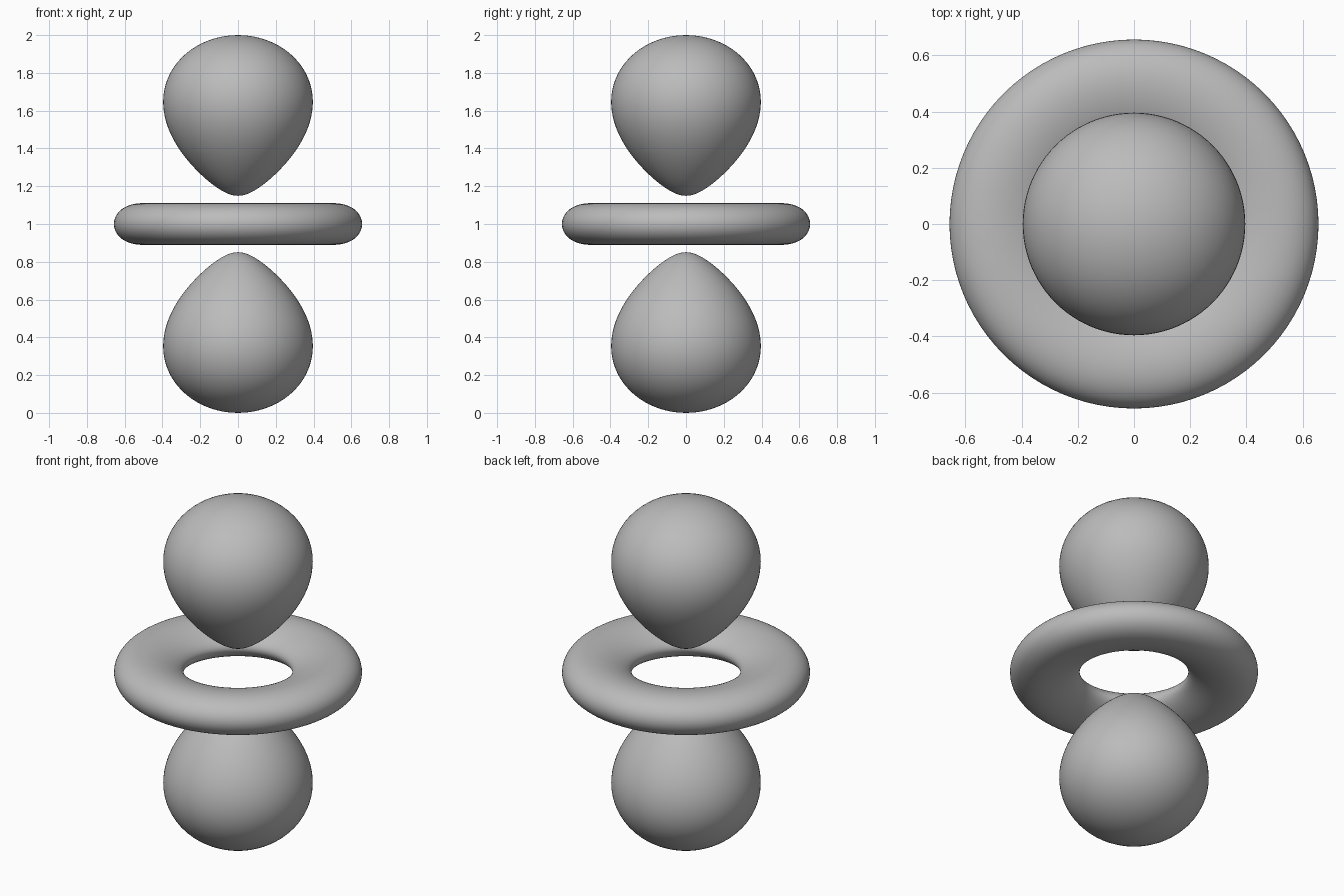
import bpy, bmesh, math

cube = bpy.data.objects.get("Cube")
if cube:
    bpy.data.objects.remove(cube, do_unlink=True)

DECAY = 4.47                       # exponential falloff of the implicit surface
LEVEL = 2 * math.exp(-DECAY)       # level that puts the lobe ends 1 unit from centre
CENTRE_Z = 1.0
STEPS, SEGMENTS = 48, 96

grey = bpy.data.materials.new("plain grey")
grey.use_nodes = True
grey.diffuse_color = (0.5, 0.5, 0.5, 1)
grey.node_tree.nodes["Principled BSDF"].inputs["Base Color"].default_value = grey.diffuse_color


def angular(r):
    """Size of the angular term needed at radius r."""
    return LEVEL * math.exp(DECAY * r) / r ** 2


def solve(target, inside, outside):
    """Radius between inside and outside where angular(r) meets target."""
    for _ in range(50):
        mid = (inside + outside) / 2
        if angular(mid) < target:
            inside = mid
        else:
            outside = mid
    return inside


def half_profile(limit, sign):
    """(radius, height) points from the inner to the outer end of a shape."""
    peak = 2 / DECAY
    r0, r1 = solve(limit, peak, 0.01), solve(limit, peak, 2)
    points = []
    for i in range(STEPS + 1):
        r = r0 + (r1 - r0) * (1 - math.cos(math.pi * i / STEPS)) / 2
        cos2 = min(1, max(0, (1 + sign * angular(r)) / 3))
        if i in (0, STEPS):
            cos2 = 1 if sign > 0 else 0
        points.append((r * math.sqrt(1 - cos2), r * math.sqrt(cos2)))
    return points


def lathe(name, points, closed=False):
    """Spin a profile around the vertical axis."""
    bm = bmesh.new()
    verts = [bm.verts.new((x, 0, z + CENTRE_Z)) for x, z in points]
    edges = [bm.edges.new(pair) for pair in zip(verts, verts[1:])]
    if closed:
        edges.append(bm.edges.new((verts[-1], verts[0])))
    bmesh.ops.spin(bm, geom=verts + edges, cent=(0, 0, 0), axis=(0, 0, 1),
                   angle=math.tau, steps=SEGMENTS)
    bmesh.ops.remove_doubles(bm, verts=bm.verts, dist=1e-5)
    bmesh.ops.recalc_face_normals(bm, faces=bm.faces)
    for face in bm.faces:
        face.smooth = True
    mesh = bpy.data.meshes.new(name)
    bm.to_mesh(mesh)
    bm.free()
    mesh.materials.append(grey)
    bpy.context.collection.objects.link(bpy.data.objects.new(name, mesh))


# Two teardrop lobes, mirrored about the centre
lobe = half_profile(2, 1)
lathe("upper_lobe", lobe)
lathe("lower_lobe", [(x, -z) for x, z in lobe])

# Flattened ring around the middle
ring = half_profile(1, -1)
lathe("middle_ring", ring + [(x, -z) for x, z in ring[-2:0:-1]], closed=True)
